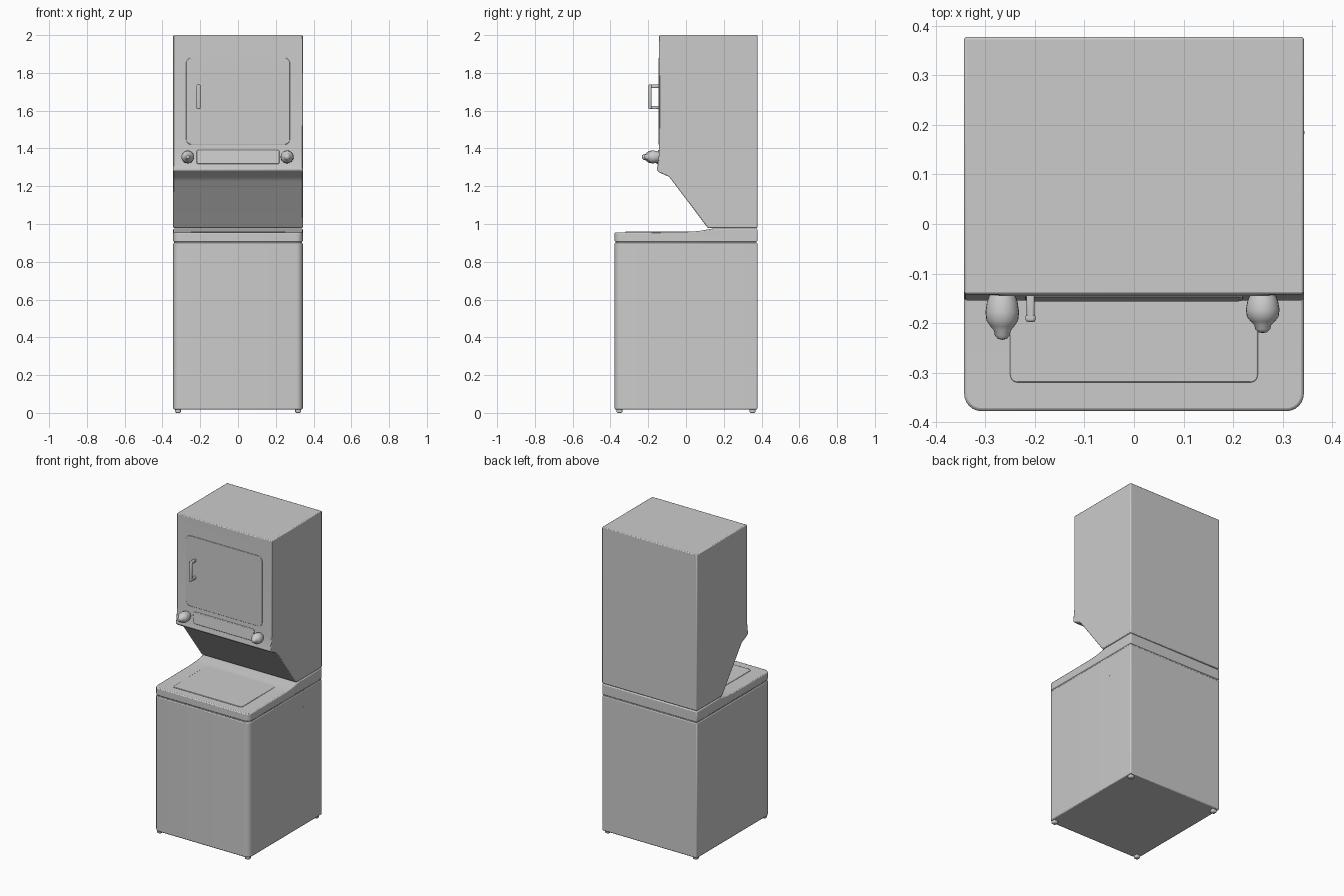
import bpy, bmesh, math
from mathutils import Matrix, Vector

cube = bpy.data.objects.get("Cube")
if cube:
    bpy.data.objects.remove(cube)

enamel = bpy.data.materials.new("grey enamel")
enamel.use_nodes = True
enamel.diffuse_color = (0.6, 0.6, 0.6, 1)
enamel.node_tree.nodes["Principled BSDF"].inputs["Base Color"].default_value = (0.6, 0.6, 0.6, 1)

W = 0.343            # half width of the cabinets
FRONT, BACK = -0.378, 0.378


def finish(name, bm, bevel=0.0, segments=2):
    """Turn a bmesh into a smooth shaded object with soft edges."""
    bmesh.ops.recalc_face_normals(bm, faces=bm.faces)
    mesh = bpy.data.meshes.new(name)
    bm.to_mesh(mesh)
    bm.free()
    mesh.materials.append(enamel)
    obj = bpy.data.objects.new(name, mesh)
    bpy.context.collection.objects.link(obj)
    bpy.ops.object.select_all(action="DESELECT")
    obj.select_set(True)
    bpy.context.view_layer.objects.active = obj
    bpy.ops.object.shade_smooth_by_angle(angle=math.radians(35))
    if bevel:
        mod = obj.modifiers.new("soft edges", "BEVEL")
        mod.width, mod.segments = bevel, segments
        mod.limit_method, mod.angle_limit = "ANGLE", math.radians(30)
    return obj


def prism(name, profile, half, x=0.0, bevel=0.006, corner=0.0):
    """Extrude a (y, z) profile along x; optionally round the front uprights."""
    bm = bmesh.new()
    face = bm.faces.new([bm.verts.new((x - half, y, z)) for y, z in profile])
    side = bmesh.ops.extrude_face_region(bm, geom=[face])["geom"]
    bmesh.ops.translate(bm, vec=(2 * half, 0, 0),
                        verts=[v for v in side if isinstance(v, bmesh.types.BMVert)])
    if corner:
        front = min(v.co.y for v in bm.verts)
        uprights = [e for e in bm.edges
                    if all(v.co.y < front + 0.001 for v in e.verts)
                    and abs(e.verts[0].co.x - e.verts[1].co.x) < 0.001]
        bmesh.ops.bevel(bm, geom=uprights, offset=corner, segments=6,
                        profile=0.5, affect="EDGES")
    return finish(name, bm, bevel)


def box(name, x, y, z, bevel=0.004, corner=0.0):
    """Box from (min, max) ranges."""
    return prism(name, [(y[0], z[0]), (y[1], z[0]), (y[1], z[1]), (y[0], z[1])],
                 (x[1] - x[0]) / 2, (x[0] + x[1]) / 2, bevel, corner)


def rounded_plate(name, width, height, depth, radius, matrix):
    """Thin plate with rounded corners, lying on its local xy plane."""
    bm = bmesh.new()
    bmesh.ops.create_cube(bm, size=1, matrix=Matrix.Diagonal((width, height, depth, 1)))
    uprights = [e for e in bm.edges
                if abs(e.verts[0].co.z - e.verts[1].co.z) > depth / 2]
    bmesh.ops.bevel(bm, geom=uprights, offset=radius, segments=5, profile=0.5, affect="EDGES")
    bm.transform(matrix)
    return finish(name, bm, depth * 0.4)


def turned(name, profile, centre, steps=24):
    """Revolve (radius, distance) points about an axis that points forwards."""
    bm = bmesh.new()
    verts = [bm.verts.new((r, -d, 0)) for r, d in profile]
    edges = [bm.edges.new(pair) for pair in zip(verts, verts[1:])]
    bmesh.ops.spin(bm, geom=verts + edges, axis=(0, 1, 0), cent=(0, 0, 0),
                   angle=2 * math.pi, steps=steps)
    bmesh.ops.remove_doubles(bm, verts=bm.verts, dist=0.0002)
    bmesh.ops.translate(bm, vec=centre, verts=bm.verts)
    return finish(name, bm)


# Lower washer cabinet, with a narrow shadow gap below its worktop
box("washer_cabinet", (-W, W), (FRONT, BACK), (0.018, 0.9), 0.006, 0.035)
box("worktop_gap", (-W + 0.004, W - 0.004), (FRONT + 0.004, BACK - 0.004), (0.89, 0.915), 0, 0.033)
prism("washer_worktop", [(FRONT, 0.905), (BACK, 0.905), (BACK, 0.976), (0.14, 0.976),
                         (0.07, 0.963), (0, 0.958), (FRONT, 0.956)], W, corner=0.035)

# Lid set on the worktop
rounded_plate("washer_lid", 0.5, 0.36, 0.006, 0.015,
              Matrix.Translation((0, -0.14, 0.9575)))

# Upper dryer cabinet with its sloping underside
prism("dryer_cabinet", [(BACK, 0.979), (BACK, 2), (-0.142, 2), (-0.142, 1.38),
                        (-0.15, 1.31), (-0.155, 1.285), (-0.14, 1.272), (-0.09, 1.25),
                        (-0.07, 1.225), (0.115, 0.979)], W, bevel=0.005)

# Dryer door and control panel on the front
upright = Matrix.Rotation(math.pi / 2, 4, "X")
rounded_plate("dryer_door", 0.55, 0.46, 0.006, 0.03,
              Matrix.Translation((0, -0.142, 1.65)) @ upright)
rounded_plate("control_panel", 0.44, 0.075, 0.008, 0.012,
              Matrix.Translation((0, -0.148, 1.355)) @ Matrix.Rotation(math.radians(-7), 4, "X") @ upright)

# Door handle: grip and two posts
box("handle_grip", (-0.219, -0.199), (-0.198, -0.182), (1.608, 1.738), 0.005)
for place, z in (("lower", 1.617), ("upper", 1.729)):
    box(place + "_handle_post", (-0.217, -0.201), (-0.192, -0.138), (z - 0.009, z + 0.009), 0.004)

# Control knobs
knob = [(0.026, 0), (0.031, 0.015), (0.034, 0.035), (0.032, 0.052),
        (0.024, 0.064), (0.017, 0.072), (0.015, 0.082), (0.009, 0.089), (0, 0.091)]
for side, x, length in (("right", -0.266, 1), ("left", 0.26, 0.85)):
    turned(side + "_knob", [(r, d * length) for r, d in knob], (x, -0.143, 1.355))

# Short feet under the corners
for side, x in (("right", -0.318), ("left", 0.318)):
    for end, y in (("front", -0.352), ("back", 0.352)):
        box(end + "_" + side + "_foot", (x - 0.015, x + 0.015), (y - 0.015, y + 0.015),
            (0, 0.03), 0.006)

# Small slot in the left side of the washer
box("side_slot", (W - 0.002, W + 0.001), (0.182, 0.188), (0.765, 0.795), 0)
